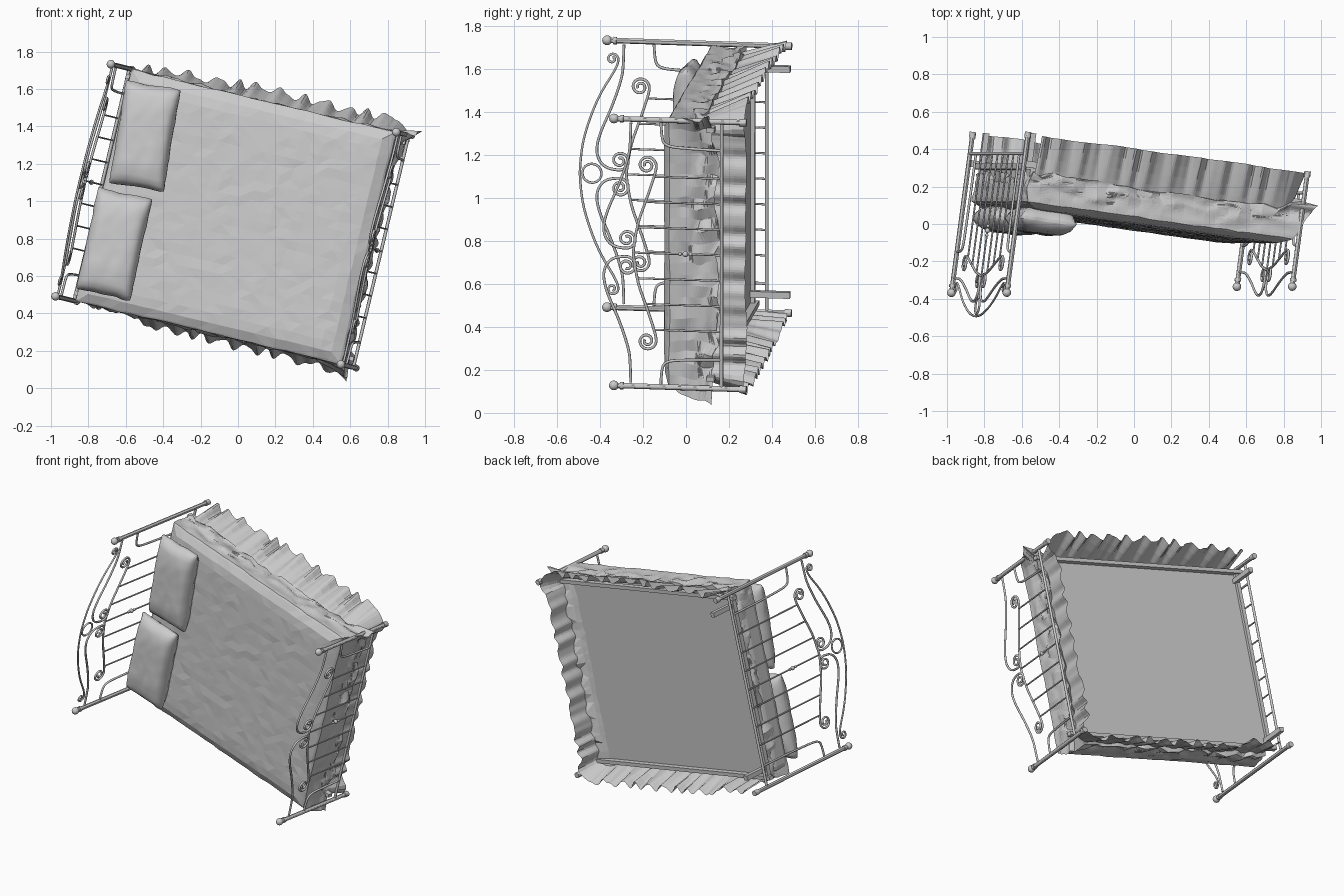
import bpy, bmesh, math
from mathutils import Matrix, Vector, noise

cube = bpy.data.objects.get("Cube")
if cube:
    bpy.data.objects.remove(cube, do_unlink=True)

# Bed frame of reference: x runs head to foot, y across, z up from the floor
U = Vector((0.9636, -0.1358, -0.2296)).normalized()
V = Vector((0.235, 0.0, 0.972))
V = (V - U * V.dot(U)).normalized()
W = U.cross(V)
TILT = Matrix.Translation((-0.715, 0.48, 1.085)) @ Matrix((U, V, W)).transposed().to_4x4()
LENGTH, HALF, FLOOR, RAIL_Z = 1.55, 0.638, -0.012, 0.105


def finish(name, bm, smooth=False):
    mesh = bpy.data.meshes.new(name)
    bmesh.ops.recalc_face_normals(bm, faces=bm.faces)
    bm.to_mesh(mesh)
    bm.free()
    ob = bpy.data.objects.new(name, mesh)
    bpy.context.collection.objects.link(ob)
    ob.matrix_world = TILT
    if smooth:
        mesh.shade_smooth()
    return ob


def activate(ob):
    bpy.ops.object.select_all(action="DESELECT")
    ob.select_set(True)
    bpy.context.view_layer.objects.active = ob


def tubes(name, paths, radius, curved=False):
    """Round bars along paths, turned into one mesh."""
    data = bpy.data.curves.new(name, "CURVE")
    data.dimensions = "3D"
    data.bevel_depth = radius
    data.bevel_resolution = 1
    data.use_fill_caps = True
    data.resolution_u = 4
    for path in paths:
        sp = data.splines.new("NURBS" if curved else "POLY")
        sp.points.add(len(path) - 1)
        for pt, co in zip(sp.points, path):
            pt.co = (*co, 1)
        if curved:
            sp.order_u = 3
            sp.use_endpoint_u = True
    ob = bpy.data.objects.new(name, data)
    bpy.context.collection.objects.link(ob)
    ob.matrix_world = TILT
    activate(ob)
    bpy.ops.object.convert(target="MESH")
    bpy.context.object.data.shade_smooth()


def box(name, lo, hi):
    bm = bmesh.new()
    bmesh.ops.create_cube(bm, size=1)
    lo, hi = Vector(lo), Vector(hi)
    for v in bm.verts:
        v.co = (lo + hi) / 2 + v.co * (hi - lo)
    return finish(name, bm)


def post(name, x, y, height):
    """Turned post with a flared foot and a ball finial."""
    bm = bmesh.new()
    for r, a, b in ((0.013, FLOOR, height), (0.018, FLOOR, 0.02),
                    (0.018, height - 0.04, height - 0.025)):
        bmesh.ops.create_cone(bm, segments=12, cap_ends=True, radius1=r, radius2=r, depth=b - a,
                              matrix=Matrix.Translation((x, y, (a + b) / 2)))
    bmesh.ops.create_uvsphere(bm, u_segments=14, v_segments=10, radius=0.023,
                              matrix=Matrix.Translation((x, y, height + 0.005)))
    activate(finish(name, bm))
    bpy.ops.object.shade_smooth_by_angle()


def spiral(y, z, radius, start, turns):
    """Inward coil of points around a centre."""
    n = int(turns * 10)
    coil = []
    for i in range(n + 1):
        a = math.radians(start) + math.tau * turns * i / n
        r = radius * (1 - .75 * i / n)
        coil.append((y + r * math.cos(a), z + r * math.sin(a)))
    return coil


# Scrollwork profiles for half a board, as (across, height)
SCROLL = [(.62, .776), (.53, .778), (.46, .785), (.32, .832), (.18, .895), (.09, .908),
          (.03, .87)] + spiral(.065, .795, .048, 170, 1.6)
RAIL = [(0, .765), (.12, .752), (.25, .705), (.36, .668)] + spiral(.42, .70, .046, -100, 1.6)
CORNER = [(.63, .635), (.55, .633), (.512, .61), (.505, .5), (.5, .3), (.5, .1)]
ARCH = [(0, .983), (.105, .979), (.24, .945), (.38, .89), (.50, .815)] + spiral(.55, .83, .03, -110, 1.3)


def board(name, x, drop):
    """Post pair, rails, spindles and scrolls of one end."""
    def lift(path, side):
        return [(x, side * a, max(b - drop, RAIL_Z)) for a, b in path]

    for label, side in (("left", 1), ("right", -1)):
        post(f"{name}_{label}_post", x, side * HALF, .85 - drop)
    tubes(name + "_scrolls", [lift(p, s) for p in (SCROLL, RAIL, CORNER) for s in (1, -1)], .007, True)
    tubes(name + "_lower_rail", [[(x, -HALF, RAIL_Z), (x, HALF, RAIL_Z)]], .009)
    spindles = []
    for k in range(-3, 4):
        y = k * .122
        spindles.append([(x, y, RAIL_Z), (x, y, .765 - drop - .097 * (abs(y) / .37) ** 1.5)])
    tubes(name + "_spindles", spindles, .005)
    # Small knob collar on the middle spindle
    bm = bmesh.new()
    for dz, r in ((-.025, .009), (0, .014), (.025, .009)):
        bmesh.ops.create_uvsphere(bm, u_segments=10, v_segments=6, radius=r,
                                  matrix=Matrix.Translation((x, 0, .52 - drop + dz)))
    finish(name + "_knob", bm, True)
    return lift


lift = board("headboard", 0, 0)
board("footboard", LENGTH, .245)

# Crowning arch and ring on the headboard only
tubes("headboard_arch", [lift(ARCH, s) for s in (1, -1)], .006, True)
ring = [(0, .045 * math.sin(t * math.tau / 24), .926 + .045 * math.cos(t * math.tau / 24))
        for t in range(25)]
tubes("headboard_ring", [ring], .006)

# Bed base with frame rails and square legs at the head
box("box_base", (.05, -.595, .175), (1.5, .595, .23))
box("head_cross_rail", (.025, -.595, .155), (.05, .595, .185))
for label, s in (("left", 1), ("right", -1)):
    box(label + "_side_rail", (0, s * .595 - .012, .14), (LENGTH, s * .595 + .012, .175))
    box(label + "_head_leg", (.035, s * .54 - .015, FLOOR), (.065, s * .54 + .015, .175))

# Mattress under the rumpled cover
mattress = box("mattress", (.04, -.6, .22), (1.48, .6, .375))
bev = mattress.modifiers.new("round", "BEVEL")
bev.width, bev.segments = .04, 3

# Rumpled bed cover hanging over the sides and the foot, its foot corners splayed out
bm = bmesh.new()
bmesh.ops.create_cube(bm, size=2)
bmesh.ops.subdivide_edges(bm, edges=bm.edges[:], cuts=23, use_grid_fill=True)
for v in bm.verts:
    x, y, z = v.co
    edge = max(abs(x), abs(y))
    hem = .20 - .07 * max(0, x) ** 8
    low = (1 - z) / 2
    height = hem + (.395 - hem) * (1 - low) - .03 * edge ** 16 * (1 - low)
    shrink = .985 if z > .99 and edge > .99 else 1
    splay = max(0, x) ** 12 * abs(y) ** 12 * low
    out_x, out_y = (.11, .02) if y > 0 else (.03, -.09)
    v.co = Vector((.78 + .735 * x * shrink, .637 * y * shrink, height))
    rough = .005 + .03 * low * (edge > .95)
    v.co += noise.noise_vector(v.co * 14) * rough
    v.co += Vector((out_x, out_y, .03)) * splay
bmesh.ops.triangulate(bm, faces=bm.faces[:])
finish("bed_cover", bm)

# Gathered dust skirt round both sides and the foot
x0, x1, y1, rc = .07, 1.49, .61, .05
side_n, foot_n, arc_n = 130, 100, 8
path = [(x0 + (x1 - rc - x0) * i / side_n, y1, 0, 1) for i in range(side_n)]
for i in range(arc_n):
    a = math.pi / 2 * (1 - i / arc_n)
    path.append((x1 - rc + rc * math.cos(a), y1 - rc + rc * math.sin(a), math.cos(a), math.sin(a)))
path += [(x1, (y1 - rc) * (1 - 2 * i / foot_n), 1, 0) for i in range(foot_n // 2 + 1)]
path += [(x, -y, nx, -ny) for x, y, nx, ny in reversed(path[:-1])]

bm = bmesh.new()
rows = []
for t in (0, .25, .5, .75, 1):
    row = []
    for i, (x, y, nx, ny) in enumerate(path):
        wobble = noise.noise(Vector((x * 4, y * 4, 3)))
        wave = math.sin(i * .55 + 5 * wobble) + .3 * math.sin(i * .93)
        side = abs(ny)
        spread = min(1, .35 + x) * (.08 if y > 0 else .05)
        flare = t * (.01 + spread * side) + wave * (.004 + t * (.007 + .009 * side))
        flare += t * .05 * abs(nx * ny) + t * .02 * wobble * side
        hem = FLOOR + .01 + .012 * wobble
        row.append(bm.verts.new((x + nx * flare, y + ny * flare, .235 + (hem - .235) * t)))
    rows.append(row)
for a, b in zip(rows, rows[1:]):
    for i in range(len(path) - 1):
        bm.faces.new((a[i], a[i + 1], b[i + 1], b[i]))
finish("dust_skirt", bm)


def pillow(name, x, y, turn):
    """Plump cushion with softly rounded corners."""
    bm = bmesh.new()
    bmesh.ops.create_cube(bm, size=2)
    bmesh.ops.subdivide_edges(bm, edges=bm.edges[:], cuts=17, use_grid_fill=True)
    spin = Matrix.Translation((x, y, .44)) @ Matrix.Rotation(turn, 4, "Z")
    for v in bm.verts:
        a, b, c = v.co
        puff = .12 + .88 * math.sqrt(max(0, (1 - a ** 4) * (1 - b ** 4)))
        corner = 1 - .035 * abs(a * b) ** 6
        bow_a, bow_b = 1 - .04 * (1 - b * b), 1 - .04 * (1 - a * a)
        p = Vector((a * .153 * bow_a * corner, b * .285 * bow_b * corner, c * .07 * puff))
        v.co = spin @ (p + noise.noise_vector(p * 20 + Vector((x, y, 0))) * .005)
    finish(name, bm, True)


pillow("left_pillow", .212, .305, math.radians(4))
pillow("right_pillow", .186, -.293, math.radians(1))
